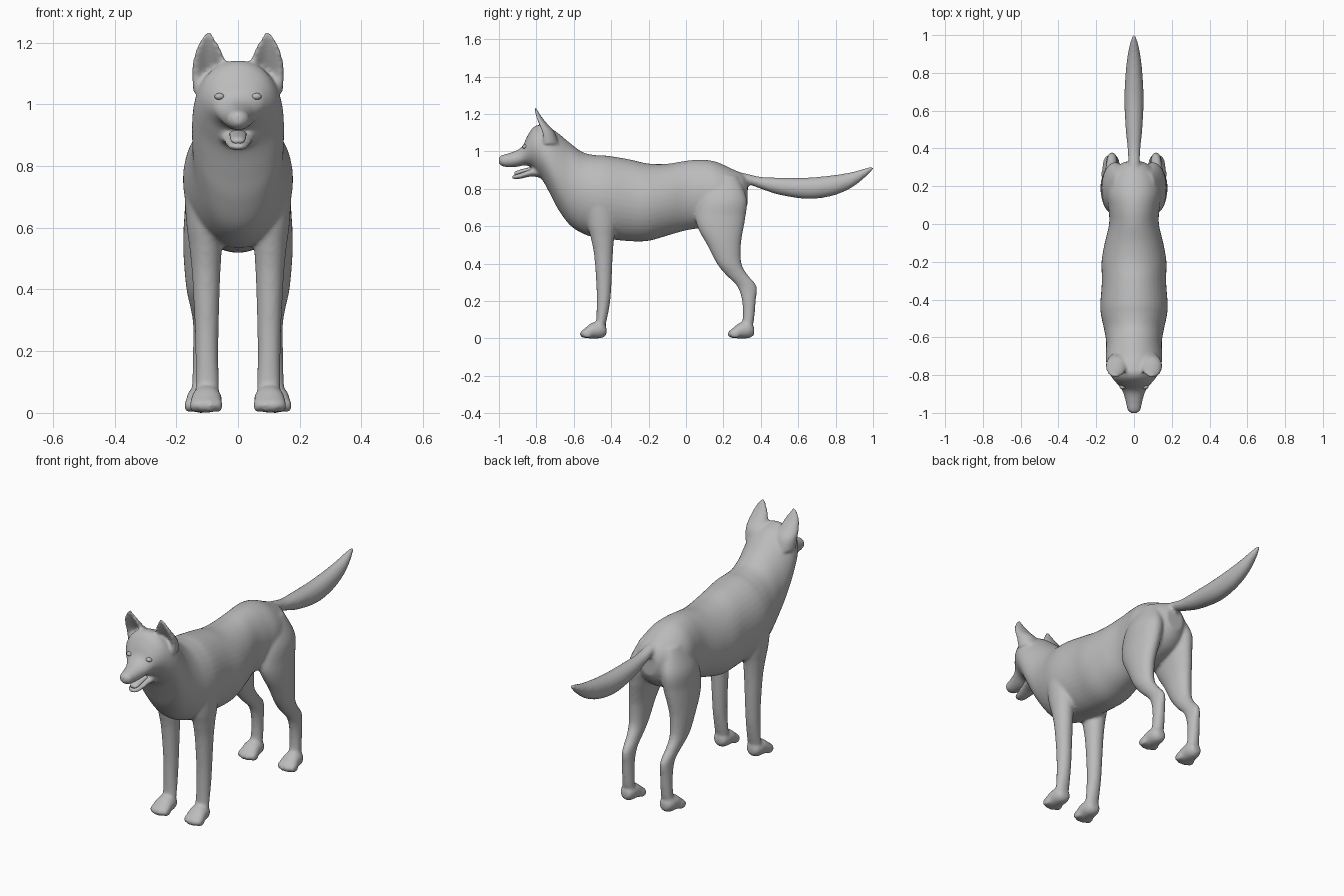
import bpy, bmesh, math
from mathutils import Matrix, Vector

grey = bpy.data.materials.new("plain grey")
grey.diffuse_color = (0.5, 0.5, 0.5, 1)


def spline(rows, steps=5):
    """Smoothly fill in rows between the given sections."""
    out = []
    for i in range(len(rows) - 1):
        a, b, c, d = (rows[max(0, min(len(rows) - 1, i + k))] for k in (-1, 0, 1, 2))
        for s in range(steps):
            t = s / steps
            out.append([q + 0.5 * t * (r - p + t * (2*p - 5*q + 4*r - e + t * (3*(q - r) + e - p)))
                        for p, q, r, e in zip(a, b, c, d)])
    return out + [list(rows[-1])]


def loft(bm, axis, rows, sides=(1,), cup=0.0, n=28):
    """Sections (position, low, high, x_low, x_high) stacked along y or z."""
    for side in sides:
        rings = []
        for p, lo, hi, x0, x1 in spline(rows):
            ring = []
            for k in range(n):
                a = 2 * math.pi * k / n
                x = side * ((x0 + x1) / 2 + math.cos(a) * (x1 - x0) / 2)
                v = math.sin(a)
                if v < 0:
                    v *= 1 - cup * v * v          # hollow front
                v = (lo + hi) / 2 + v * (hi - lo) / 2
                ring.append(bm.verts.new((x, p, v) if axis == 'y' else (x, v, p)))
            rings.append(ring)
        for r, q in zip(rings, rings[1:]):
            for k in range(n):
                j = (k + 1) % n
                bm.faces.new((r[k], r[j], q[j], q[k]))
        bm.faces.new(rings[0])
        bm.faces.new(rings[-1])


def ball(bm, loc, size):
    m = Matrix.Translation(Vector(loc)) @ Matrix.Diagonal((*size, 1))
    bmesh.ops.create_uvsphere(bm, u_segments=20, v_segments=12, radius=1, matrix=m)


def finish(bm, name):
    bmesh.ops.recalc_face_normals(bm, faces=bm.faces)
    me = bpy.data.meshes.new(name)
    bm.to_mesh(me)
    bm.free()
    me.materials.append(grey)
    me.shade_smooth()
    ob = bpy.data.objects.new(name, me)
    bpy.context.collection.objects.link(ob)
    return ob


BOTH = (1, -1)
bm = bmesh.new()

# Trunk, neck, head and upper muzzle: y, bottom, top, half width
trunk = [(-1.002, .937, .968, .014), (-.985, .922, .980, .034), (-.95, .915, .99, .042),
         (-.90, .918, 1.008, .055), (-.87, .925, 1.035, .070), (-.85, .925, 1.08, .086),
         (-.82, .91, 1.125, .112), (-.79, .875, 1.142, .130), (-.76, .835, 1.137, .142),
         (-.72, .76, 1.122, .149), (-.68, .685, 1.095, .149), (-.62, .605, 1.045, .148),
         (-.55, .56, .995, .160), (-.48, .538, .98, .175), (-.42, .532, .977, .178),
         (-.30, .52, .957, .170), (-.20, .522, .935, .172), (-.10, .55, .934, .155),
         (0, .578, .95, .132), (.08, .59, .956, .135), (.16, .60, .945, .145),
         (.25, .63, .905, .130), (.30, .67, .882, .095), (.33, .72, .85, .05)]
loft(bm, 'y', [(y, b, t, -w, w) for y, b, t, w in trunk], n=40)
ball(bm, (0, -.975, .955), (.034, .026, .023))   # nose

# Lower jaw
loft(bm, 'y', [(-.74, .85, .94, -.07, .07), (-.82, .866, .912, -.052, .052),
               (-.88, .855, .887, -.04, .04), (-.915, .85, .876, -.03, .03),
               (-.93, .857, .870, -.014, .014)])

# Ears, hollow at the front
loft(bm, 'z', [(1.04, -.80, -.68, .03, .145), (1.10, -.802, -.70, .03, .149),
               (1.14, -.808, -.735, .041, .146), (1.18, -.816, -.768, .056, .135),
               (1.215, -.822, -.79, .077, .117), (1.234, -.82, -.80, .089, .104)],
     BOTH, cup=1.1)

# Front legs and paws
loft(bm, 'z', [(.85, -.50, -.38, .07, .14), (.75, -.54, -.36, .05, .172),
               (.62, -.53, -.37, .048, .168), (.54, -.51, -.383, .052, .158),
               (.45, -.492, -.391, .057, .149), (.30, -.48, -.398, .062, .141),
               (.20, -.478, -.405, .064, .138), (.10, -.48, -.423, .062, .137),
               (.04, -.49, -.44, .06, .14)], BOTH)
loft(bm, 'y', [(-.425, .02, .06, .075, .125), (-.45, .002, .09, .058, .143),
               (-.50, .0, .085, .052, .152), (-.54, .002, .055, .056, .152),
               (-.56, .012, .038, .068, .142)], BOTH)

# Hind legs and paws
loft(bm, 'z', [(.87, .12, .27, .05, .11), (.75, .07, .325, .028, .165),
               (.65, .05, .318, .038, .173), (.58, .068, .306, .055, .177),
               (.50, .113, .294, .072, .176), (.40, .165, .297, .083, .167),
               (.34, .213, .33, .088, .154), (.28, .272, .377, .088, .145),
               (.20, .30, .373, .087, .146), (.10, .303, .364, .086, .149),
               (.04, .29, .35, .083, .155)], BOTH)
loft(bm, 'y', [(.365, .02, .06, .095, .14), (.34, .002, .09, .08, .16),
               (.29, .0, .085, .073, .168), (.25, .002, .055, .074, .168),
               (.23, .012, .038, .085, .156)], BOTH)

# Toes
for s in BOTH:
    for cx, fy in ((.103, -.54), (.121, .25)):
        for k, back in ((-1.5, .012), (-.5, 0), (.5, 0), (1.5, .012)):
            ball(bm, (s * (cx + k * .026), fy + back, .024), (.0145, .029, .023))

# Tail
loft(bm, 'y', [(.24, .80, .90, -.04, .04), (.32, .825, .882, -.032, .032),
               (.40, .80, .864, -.034, .034), (.50, .768, .86, -.044, .044),
               (.65, .746, .86, -.051, .051), (.78, .762, .872, -.046, .046),
               (.88, .803, .888, -.036, .036), (.95, .855, .907, -.023, .023),
               (.99, .894, .919, -.011, .011), (1.004, .908, .918, -.004, .004)])

# Fuse into one skin and soften the joins
skin = finish(bm, "body")
mod = skin.modifiers.new("fuse", 'REMESH')
mod.mode = 'VOXEL'
mod.voxel_size = .008
mod.use_smooth_shade = True
mod = skin.modifiers.new("soften", 'SMOOTH')
mod.factor = .5
mod.iterations = 7

# Eyes
bm = bmesh.new()
for s in BOTH:
    ball(bm, (s * .060, -.862, 1.025), (.016, .013, .011))
finish(bm, "eyes")

# Tongue
bm = bmesh.new()
loft(bm, 'y', [(-.78, .895, .925, -.03, .03), (-.85, .888, .912, -.027, .027),
               (-.90, .874, .898, -.024, .024), (-.918, .872, .888, -.015, .015)], n=20)
finish(bm, "tongue")
